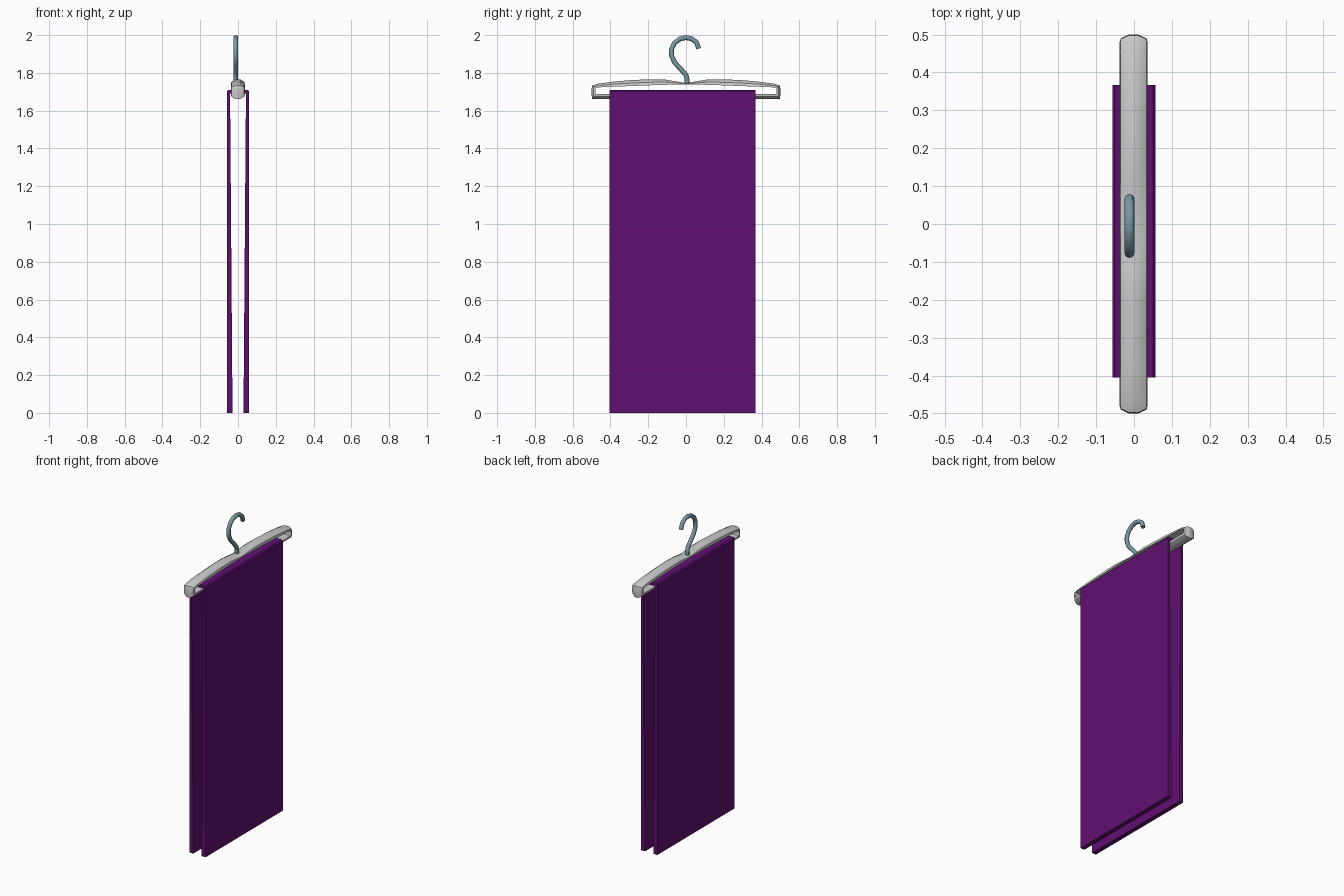
import bpy, bmesh

if "Cube" in bpy.data.objects:
    bpy.data.objects.remove(bpy.data.objects["Cube"])


def material(name, rgb):
    m = bpy.data.materials.new(name)
    m.diffuse_color = (*rgb, 1)
    m.use_nodes = True
    m.node_tree.nodes["Principled BSDF"].inputs["Base Color"].default_value = m.diffuse_color
    return m


def finish(name, bm, mat=None):
    bmesh.ops.recalc_face_normals(bm, faces=bm.faces)
    me = bpy.data.meshes.new(name)
    bm.to_mesh(me)
    bm.free()
    ob = bpy.data.objects.new(name, me)
    bpy.context.collection.objects.link(ob)
    if mat:
        me.materials.append(mat)
    return ob


def skin(bm, rings, closed):
    n, count = len(rings[0]), len(rings)
    for i in range(count if closed else count - 1):
        a, b = rings[i], rings[(i + 1) % count]
        for j in range(n):
            k = (j + 1) % n
            bm.faces.new((a[j], a[k], b[k], b[j]))
    if not closed:
        bm.faces.new(rings[0])
        bm.faces.new(rings[-1])


def smooth(ob, angle):
    bpy.ops.object.select_all(action='DESELECT')
    ob.select_set(True)
    bpy.context.view_layer.objects.active = ob
    bpy.ops.object.shade_smooth_by_angle(angle=angle)


# Hanger frame: closed loop of (outer y, outer z, inner y, inner z), half then mirrored
half = [(0.12, 1.766, 0.12, 1.737), (0.20, 1.766, 0.20, 1.734),
        (0.30, 1.761, 0.30, 1.730), (0.38, 1.754, 0.38, 1.727),
        (0.47, 1.742, 0.45, 1.724), (0.497, 1.732, 0.477, 1.721),
        (0.50, 1.715, 0.48, 1.715), (0.50, 1.685, 0.48, 1.692),
        (0.497, 1.661, 0.478, 1.688)]
loop = [(0, 1.746, 0, 1.738)] + half
loop += [(-a, b, -c, d) for a, b, c, d in reversed(half)]
section = [(-0.037, 0), (-0.034, 0.5), (-0.013, 1),
           (0.013, 1), (0.034, 0.5), (0.037, 0)]
bm = bmesh.new()
rings = [[bm.verts.new((x - 0.001, ci + (co - ci) * t, zi + (zo - zi) * t))
          for x, t in section] for co, zo, ci, zi in loop]
skin(bm, rings, True)
hanger = finish("hanger_frame", bm)
smooth(hanger, 0.7)

# Wire hook
hook_path = [(0.006, 1.742), (0.006, 1.765), (0, 1.788), (-0.03, 1.823), (-0.06, 1.855),
             (-0.076, 1.89), (-0.077, 1.923), (-0.062, 1.957), (-0.032, 1.980),
             (0.0, 1.987), (0.03, 1.981), (0.056, 1.961), (0.067, 1.928)]
cu = bpy.data.curves.new("hook", 'CURVE')
cu.dimensions = '3D'
cu.bevel_depth = 0.013
cu.bevel_resolution = 2
cu.use_fill_caps = True
sp = cu.splines.new('POLY')
sp.points.add(len(hook_path) - 1)
for p, (y, z) in zip(sp.points, hook_path):
    p.co = (-0.012, y, z, 1)
hook = bpy.data.objects.new("hook", cu)
bpy.context.collection.objects.link(hook)
cu.materials.append(material("hook_steel", (0.19, 0.32, 0.37)))
bpy.ops.object.select_all(action='DESELECT')
hook.select_set(True)
bpy.context.view_layer.objects.active = hook
bpy.ops.object.convert(target='MESH')
smooth(bpy.context.view_layer.objects.active, 0.9)

# Folded cloth draped over the lower bar
outer = [(-0.057, 0), (-0.057, 1.703), (-0.05, 1.71)]
inner = [(-0.029, 0), (-0.042, 1.685), (-0.039, 1.694)]
profile = outer + [(-x, z) for x, z in reversed(outer)]
profile_in = inner + [(-x, z) for x, z in reversed(inner)]
bm = bmesh.new()
rings = [[bm.verts.new((x, y, z)) for x, y, z in
          ((o[0], -0.405, o[1]), (o[0], 0.367, o[1]),
           (i[0], 0.367, i[1]), (i[0], -0.405, i[1]))]
         for o, i in zip(profile, profile_in)]
skin(bm, rings, False)
finish("folded_cloth", bm, material("purple_cloth", (0.115, 0.005, 0.16)))
